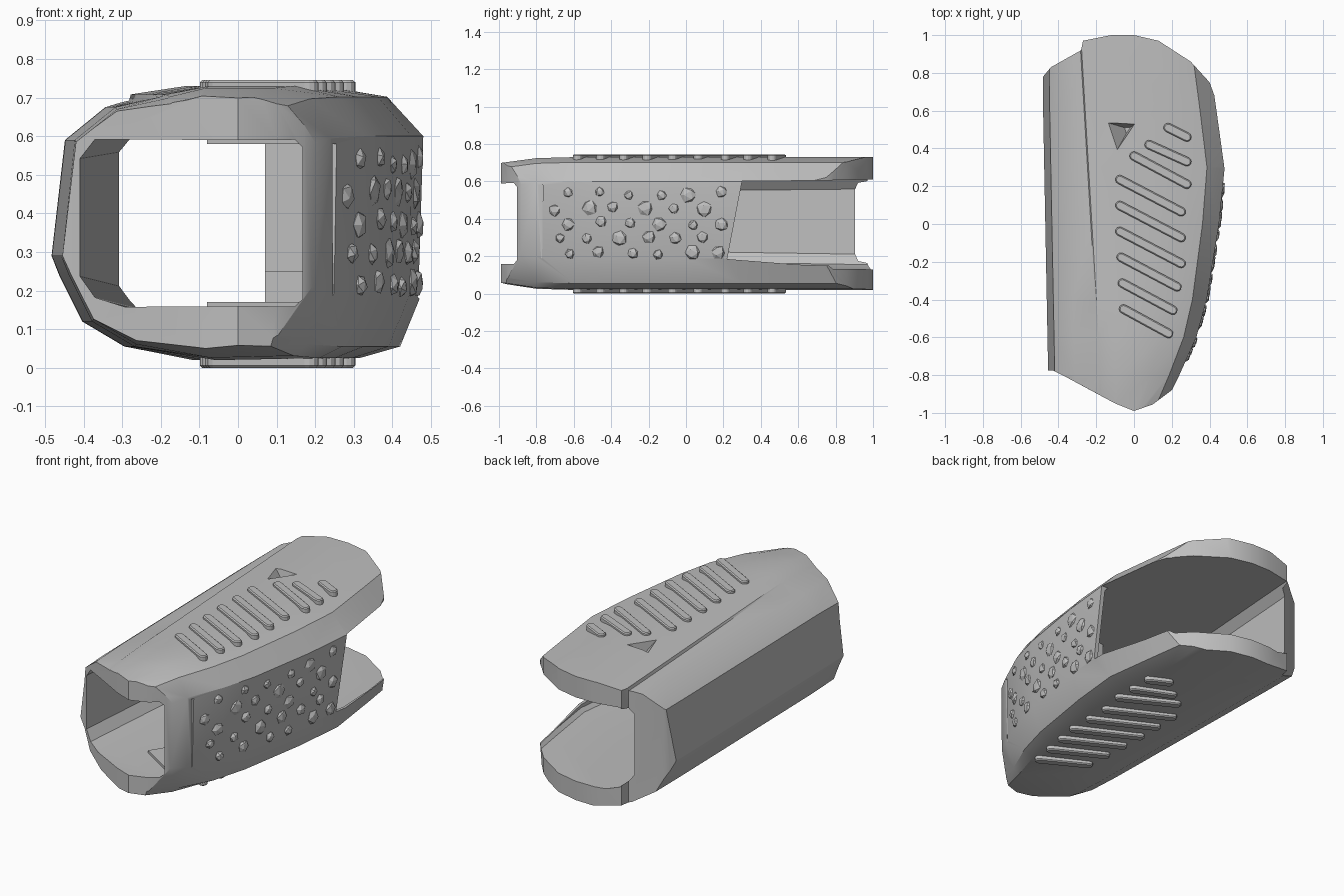
import bpy, bmesh, math, random
from mathutils import Vector, Matrix

cube = bpy.data.objects.get("Cube")
if cube:
    bpy.data.objects.remove(cube, do_unlink=True)
random.seed(4)

GREY = (0.52, 0.52, 0.52, 1)
grey = bpy.data.materials.new("matte grey")
grey.use_nodes = True
grey.diffuse_color = GREY
grey.node_tree.nodes["Principled BSDF"].inputs["Base Color"].default_value = GREY


def finish(name, bm):
    """Turn a bmesh into an object whose faces point outwards."""
    bm.normal_update()
    bmesh.ops.recalc_face_normals(bm, faces=bm.faces)
    if bm.calc_volume(signed=True) < 0:
        bmesh.ops.reverse_faces(bm, faces=bm.faces)
    mesh = bpy.data.meshes.new(name)
    bm.to_mesh(mesh)
    bm.free()
    mesh.materials.append(grey)
    obj = bpy.data.objects.new(name, mesh)
    bpy.context.collection.objects.link(obj)
    return obj


def loft(name, rings):
    """Skin closed rings of points and cap both ends."""
    bm = bmesh.new()
    loops = [[bm.verts.new(p) for p in ring] for ring in rings]
    n = len(loops[0])
    for a, b in zip(loops, loops[1:]):
        for i in range(n):
            j = (i + 1) % n
            bm.faces.new((a[i], a[j], b[j], b[i]))
    bm.faces.new(loops[0][::-1])
    bm.faces.new(loops[-1])
    return finish(name, bm)


def prism(name, outline, z0, z1):
    return loft(name, [[(x, y, z) for x, y in outline] for z in (z0, z1)])


def boolean(target, cutter, operation):
    """Apply a boolean with the first solver that leaves a surface."""
    mod = target.modifiers.new(operation, 'BOOLEAN')
    mod.operation = operation
    mod.object = cutter
    for solver in ('EXACT', 'MANIFOLD', 'FLOAT'):
        mod.solver = solver
        bpy.context.view_layer.update()
        graph = bpy.context.evaluated_depsgraph_get()
        if len(target.evaluated_get(graph).data.polygons) > 10:
            break
    bpy.context.view_layer.objects.active = target
    bpy.ops.object.modifier_apply(modifier=mod.name)
    bpy.data.objects.remove(cutter, do_unlink=True)


def sample(table, y):
    """Linear interpolation in a short list of (y, value)."""
    for (a, u), (b, v) in zip(table, table[1:]):
        if y <= b:
            return u + (v - u) * max(0, (y - a) / (b - a))
    return table[-1][1]


RIGHT = [(-1.02, .13), (-.8, .24), (-.6, .33), (-.4, .385), (0, .45), (.3, .48), (.64, .435), (1.02, .38)]
LEFT = [(-1.02, -.45), (.8, -.485)]
TOP = [(-1.02, .695), (-.76, .73)]
BOTTOM = [(-1.02, .06), (-.76, .02)]
WALL = [(-.8, .07), (.3, .025)]
STATIONS = [-1.02, -.8, -.6, -.4, 0, .3, .64, 1.02]


def shell_ring(y):
    l, r, t, b = (sample(tab, y) for tab in (LEFT, RIGHT, TOP, BOTTOM))
    seam = -.28 + (.97 - y) * .059
    step = .004 + .012 * max(0, min(1, y + .6))
    w = r - seam
    pts = [(l, .29), (l + .035, t - .14), (l + .14, t - .055), (seam - .006, t - .022 - step),
           (seam, t - .022), (seam + .22 * w, t), (seam + .64 * w, t), (seam + .87 * w, t - .028),
           (r, t - .13), (r - .005, b + .17), (r - .06, b + .035), (seam + .77 * w, b + .005),
           (seam + .25 * w, b), (l + .19, b + .035), (l + .08, b + .1), (l + .02, b + .22)]
    return [(x, y, z) for x, z in pts]


def tunnel_ring(y):
    l = -.41 + (y + .8) * .06
    r = max(.165, sample(RIGHT, y) - sample(WALL, y))
    t, b = .6 + .01 * y, .145 - .015 * y
    pts = [(l, b + .08), (l, t - .05), (l + .04, t), (r - .02, t), (r, t - .02),
           (r, b + .02), (r - .02, b), (l + .12, b), (l + .04, b + .025)]
    return [(x, y, z) for x, z in pts]


# Hollow sleeve: lofted body trimmed to its plan outline, then tunnelled
sleeve = loft("sleeve", [shell_ring(y) for y in STATIONS])
plan = [(-.6, -.78), (-.43, -.775), (-.36, -.81), (-.1, -.95), (0, -.99), (.1, -.955), (.2, -.88),
        (.24, -.8), (.6, -.6), (.6, .3), (.44, .64), (.4, .75), (.3, .86), (.13, .97), (0, 1),
        (-.12, 1), (-.27, .97), (-.28, .92), (-.44, .83), (-.49, .77), (-.6, .7)]
boolean(sleeve, prism("plan_trim", plan, -1, 2), 'INTERSECT')
boolean(sleeve, loft("tunnel_cut", [tunnel_ring(y) for y in [-1.1] + STATIONS + [1.1]]), 'DIFFERENCE')

# Open rear part of the side wall, with a slanted edge
window = [(.22, .185), (.3, .602), (1.2, .608), (1.2, .135), (.6, .155)]
boolean(sleeve, loft("side_cut", [[(x, y, z) for y, z in window] for x in (.2, .8)]), 'DIFFERENCE')

# Three-sided notch in the roof
notch = [[(-.17, .545, .76), (.01, .535, .76), (-.105, .365, .76)],
         [(-.05, .51, .64), (-.02, .51, .64), (-.04, .48, .64)]]
boolean(sleeve, loft("notch_cut", notch), 'DIFFERENCE')

# Narrow slit near the front of the gripping side
slit = [[(x, -.77, .1), (x, -.795, .58), (x, -.765, .58)] for x in (.245, .4)]
boolean(sleeve, loft("slit_cut", slit), 'DIFFERENCE')

# Upright inner rib standing in from the gripping wall, with a foot
prism("inner_rib", [(.07, -.2), (.38, -.2), (.38, -.18), (.07, -.18)], .14, .605)
prism("inner_rib_foot", [(.07, -.26), (.35, -.26), (.35, -.2), (.07, -.2)], .14, .25)

# Small lips under the roof and on the floor by the front opening
for name, z0, z1 in (("roof_lip", .58, .61), ("floor_lip", .135, .17)):
    prism(name, [(-.08, -.7), (.16, -.85), (.19, -.7), (.05, -.5)], z0, z1)


# Rounded grip bars on roof and underside
def bar_outline(a, b, radius):
    a, b = Vector(a), Vector(b)
    ang = math.atan2(b.y - a.y, b.x - a.x)
    out = []
    for centre, turn in ((b, -math.pi / 2), (a, math.pi / 2)):
        for k in range(7):
            t = ang + turn + k * math.pi / 6
            out.append((centre.x + radius * math.cos(t), centre.y + radius * math.sin(t)))
    return out


bars = [((.18, .51), (.28, .46)), ((.08, .42), (.28, .33)), ((0, .36), (.28, .21))]
for k in range(6):
    y = .235 - .137 * k
    shrink = max(0, k - 2) * .022
    bars.append(((-.075 + shrink * .3, y), (.25 - shrink, y - .17 + shrink * .6)))
for side, base, crest in (("top", .69, .745), ("bottom", .06, 0)):
    for i, (a, b) in enumerate(bars):
        rings = []
        for z, radius in ((base, .024), (crest + (base - crest) * .1, .024), (crest, .018)):
            rings.append([(x, y, z) for x, y in bar_outline(a, b, radius)])
        loft(f"{side}_grip_bar_{i + 1}", rings)

# Faceted grip studs scattered over the side wall
bm = bmesh.new()
for row in range(5):
    z = .215 + .08 * row
    for col in range(6):
        y = -.61 + .158 * col - (.078 if row % 2 else 0) + random.uniform(-.02, .02)
        slope = (sample(RIGHT, y + .05) - sample(RIGHT, y - .05)) / .1
        size = random.uniform(.026, .046)
        spot = Matrix.Translation((sample(RIGHT, y) - .004, y, z + random.uniform(-.01, .01)))
        turn = Matrix.Rotation(-math.atan(slope), 4, 'Z') @ Matrix.Diagonal((.018, size, size, 1))
        spin = Matrix.Rotation(random.uniform(0, 3), 4, 'X')
        bmesh.ops.create_icosphere(bm, subdivisions=1, radius=1, matrix=spot @ turn @ spin)
finish("side_grip_studs", bm)

# Soft shading on the broad curved walls, crisp edges elsewhere
bpy.ops.object.select_all(action='DESELECT')
sleeve.select_set(True)
bpy.context.view_layer.objects.active = sleeve
bpy.ops.object.shade_smooth_by_angle(angle=math.radians(28))
